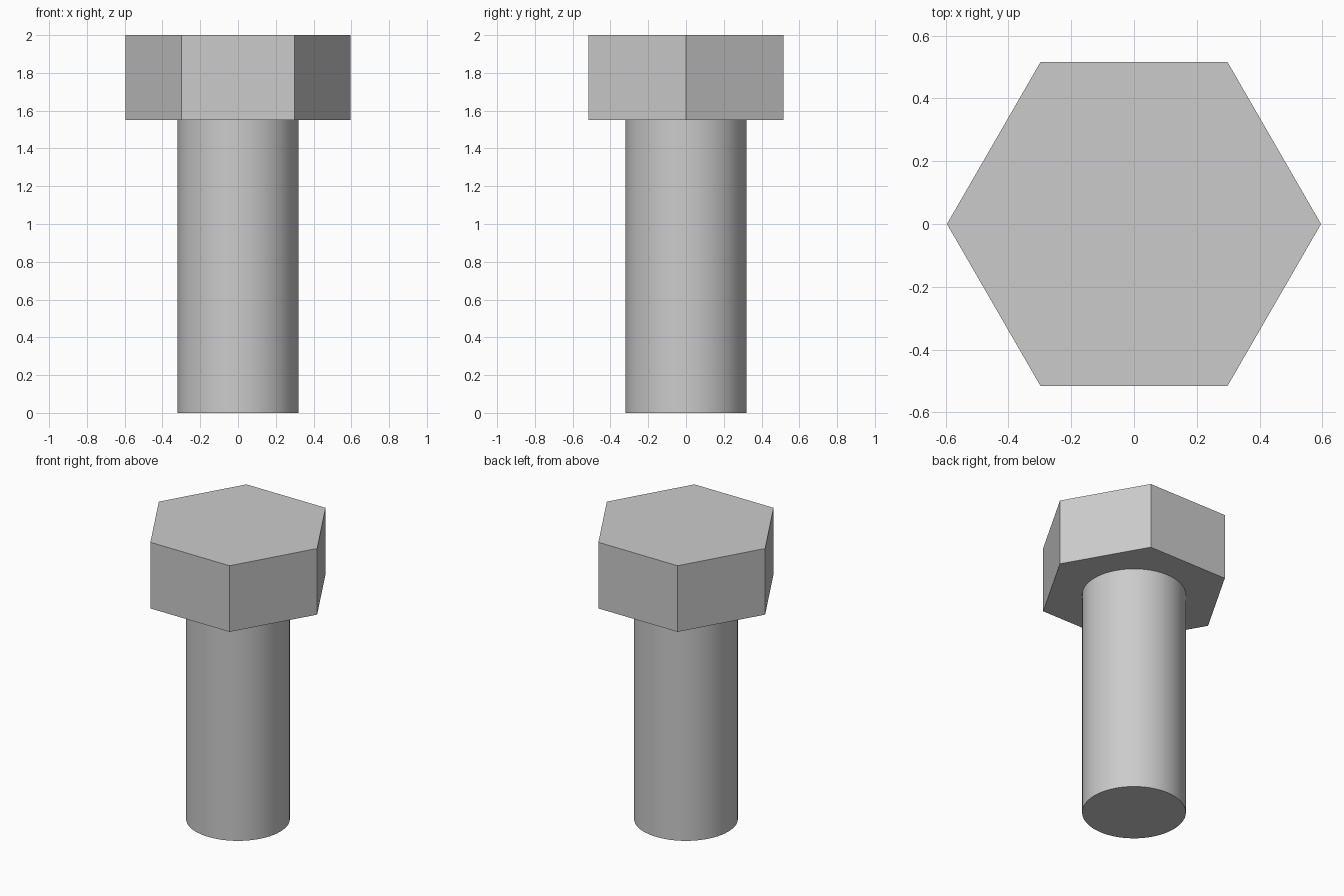
import bpy
import bmesh
from math import cos, sin, tau, radians

cube = bpy.data.objects.get("Cube")
if cube:
    bpy.data.objects.remove(cube, do_unlink=True)

# Plain grey metal
steel = bpy.data.materials.new("grey_steel")
steel.use_nodes = True
colour = (0.6, 0.6, 0.6, 1)
steel.diffuse_color = colour
steel.node_tree.nodes["Principled BSDF"].inputs["Base Color"].default_value = colour


def prism(name, sides, radius, bottom, top):
    """Upright prism with its first corner on +x."""
    bm = bmesh.new()
    ring = [bm.verts.new((radius * cos(tau * i / sides),
                          radius * sin(tau * i / sides), bottom))
            for i in range(sides)]
    base = bm.faces.new(ring)
    result = bmesh.ops.extrude_face_region(bm, geom=[base], use_keep_orig=True)
    raised = [g for g in result["geom"] if isinstance(g, bmesh.types.BMVert)]
    bmesh.ops.translate(bm, verts=raised, vec=(0, 0, top - bottom))
    bmesh.ops.recalc_face_normals(bm, faces=bm.faces)
    mesh = bpy.data.meshes.new(name)
    bm.to_mesh(mesh)
    bm.free()
    mesh.materials.append(steel)
    obj = bpy.data.objects.new(name, mesh)
    bpy.context.collection.objects.link(obj)
    return obj


# Hexagonal head, flat shaded
prism("hex_head", 6, 0.596, 1.55, 2.0)

# Round shank, smooth sides with crisp end rims
shank = prism("shank", 64, 0.32, 0.0, 1.55)
bpy.ops.object.select_all(action="DESELECT")
shank.select_set(True)
bpy.context.view_layer.objects.active = shank
bpy.ops.object.shade_smooth_by_angle(angle=radians(30))
